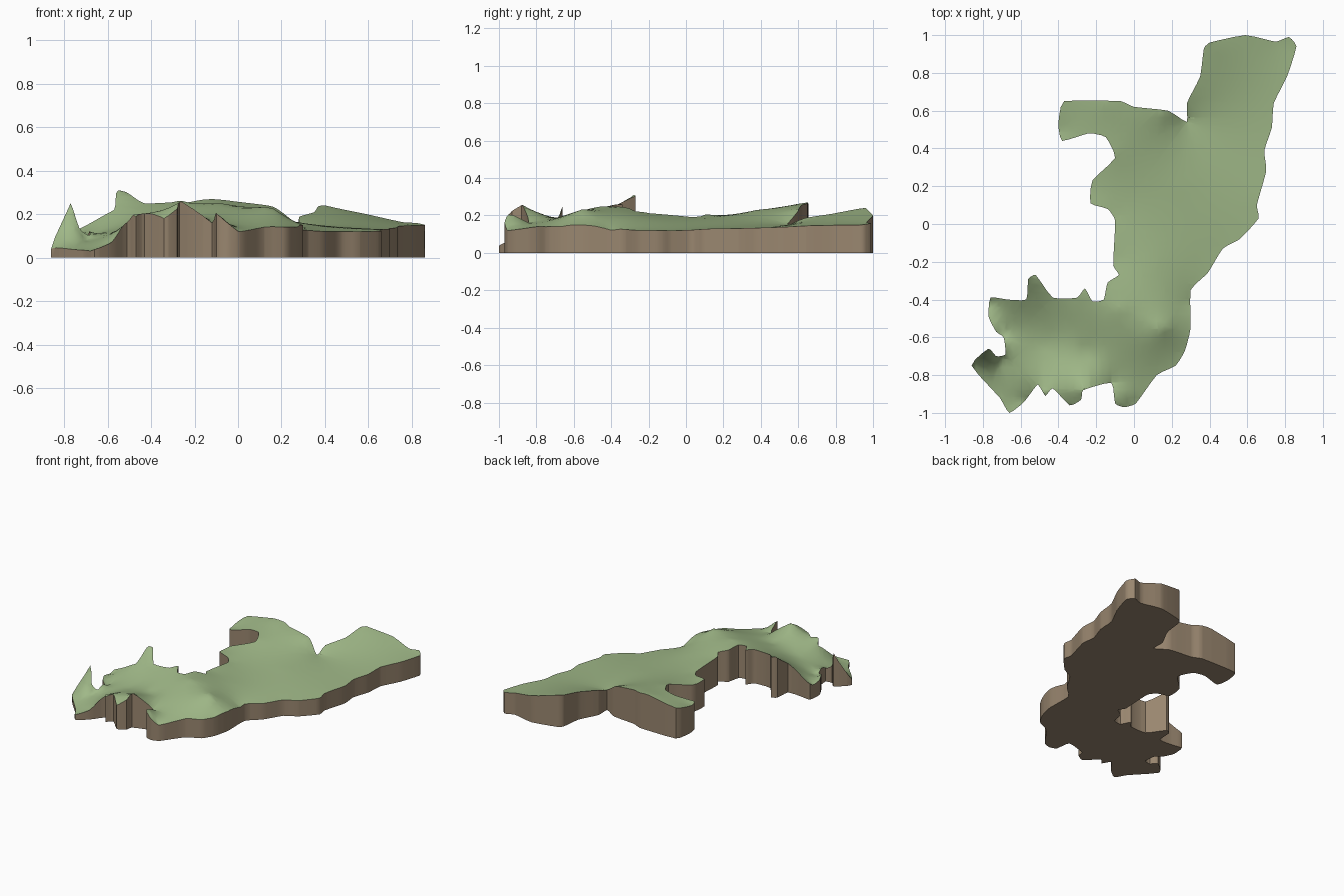
import bpy, bmesh, math
from mathutils import Vector

if "Cube" in bpy.data.objects:
    bpy.data.objects.remove(bpy.data.objects["Cube"])

# Border of the land, clockwise from the north tip
BORDER = [
    (.40, .96), (.59, 1), (.75, .965), (.82, .99), (.86, .94), (.81, .78), (.74, .64),
    (.73, .51), (.69, .39), (.70, .28), (.65, .10), (.66, .03), (.56, -.08), (.47, -.13),
    (.39, -.26), (.30, -.35), (.30, -.55), (.27, -.67), (.22, -.75), (.12, -.80), (.01, -.95),
    (-.05, -.97), (-.10, -.95), (-.12, -.84), (-.27, -.88), (-.28, -.93), (-.34, -.96),
    (-.43, -.87), (-.47, -.91), (-.51, -.85), (-.58, -.94), (-.66, -1), (-.71, -.92),
    (-.86, -.75), (-.77, -.66), (-.73, -.70), (-.68, -.69), (-.69, -.60), (-.73, -.57),
    (-.77, -.49), (-.76, -.39), (-.67, -.40), (-.57, -.40), (-.56, -.29), (-.52, -.27),
    (-.43, -.39), (-.30, -.39), (-.26, -.34), (-.22, -.41), (-.16, -.40), (-.14, -.31),
    (-.08, -.27), (-.11, -.22), (-.10, .02), (-.14, .08), (-.23, .11), (-.22, .23),
    (-.10, .35), (-.15, .46), (-.24, .48), (-.38, .44), (-.40, .53), (-.37, .65), (-.07, .65),
    (0, .62), (.18, .60), (.28, .54), (.28, .64), (.35, .78), (.37, .93)]

# Spot heights (x, y, z) that shape the relief
SPOTS = [
    (.40, .96, .24), (.59, 1, .20), (.77, .96, .16), (.86, .94, .15), (.73, .55, .14),
    (.67, .15, .13), (.47, -.13, .12), (.30, -.40, .12), (.27, -.67, .14), (.12, -.80, .14),
    (0, -.95, .12), (-.10, -.94, .21), (-.12, -.84, .16), (-.26, -.88, .26), (-.34, -.96, .18),
    (-.48, -.89, .20), (-.58, -.93, .07), (-.68, -.98, .03), (-.86, -.75, .04),
    (-.77, -.66, .25), (-.70, -.72, .08), (-.70, -.58, .09), (-.76, -.42, .10),
    (-.55, -.28, .31), (-.60, -.41, .20), (-.44, -.41, .24), (-.26, -.37, .26),
    (-.45, -.63, .16), (-.25, -.68, .18), (-.08, -.45, .25), (.15, -.55, .235),
    (-.10, -.20, .21), (.12, -.20, .18), (-.10, .05, .19), (-.22, .18, .20), (.25, .20, .165),
    (-.10, .38, .23), (-.14, .64, .27), (-.39, .50, .20), (.16, .59, .235), (.28, .55, .15)]


def distance(x, y, spot):
    return math.hypot(x - spot[0], y - spot[1])


def fit_weights():
    """Weights of cones around the spots, so the relief meets every spot height."""
    rows = [[distance(a[0], a[1], b) for b in SPOTS] + [a[2]] for a in SPOTS]
    n = len(rows)
    for i in range(n):
        p = max(range(i, n), key=lambda r: abs(rows[r][i]))
        rows[i], rows[p] = rows[p], rows[i]
        for r in range(n):
            if r != i:
                k = rows[r][i] / rows[i][i]
                rows[r] = [u - k * v for u, v in zip(rows[r], rows[i])]
    return [rows[i][n] / rows[i][i] for i in range(n)]


WEIGHTS = fit_weights()


def height(x, y):
    z = sum(w * distance(x, y, s) for w, s in zip(WEIGHTS, SPOTS))
    return max(.03, min(.31, z))


def rounded(points, steps=3):
    """Softened curve through the border points."""
    out, n = [], len(points)
    for i in range(n):
        a, b, c, d = (Vector(points[(i + k) % n]) for k in (-1, 0, 1, 2))
        t1, t2 = (c - a) * .25, (d - b) * .25
        limit = (c - b).length * .6
        t1 = t1.normalized() * min(t1.length, limit)
        t2 = t2.normalized() * min(t2.length, limit)
        for s in range(steps):
            t = s / steps
            out.append(b * (2*t**3 - 3*t**2 + 1) + t1 * (t**3 - 2*t**2 + t)
                       + c * (3*t**2 - 2*t**3) + t2 * (t**3 - t**2))
    return out


def material(name, colour):
    m = bpy.data.materials.new(name)
    m.diffuse_color = (*colour, 1)
    m.use_nodes = True
    m.node_tree.nodes["Principled BSDF"].inputs["Base Color"].default_value = m.diffuse_color
    return m


# Flat sheet cut into a fine grid
bm = bmesh.new()
bm.faces.new([bm.verts.new((p.x, p.y, 0)) for p in rounded(BORDER)])
bmesh.ops.triangulate(bm, faces=bm.faces[:])
for axis in ((1, 0, 0), (0, 1, 0)):
    for i in range(-24, 25):
        bmesh.ops.bisect_plane(bm, geom=bm.verts[:] + bm.edges[:] + bm.faces[:], dist=1e-5,
                               plane_co=Vector(axis) * (i * .04 + .003), plane_no=axis)
bmesh.ops.triangulate(bm, faces=bm.faces[:])

# Thicken to a slab, then raise the top to the relief
tops = bm.faces[:]
bmesh.ops.extrude_face_region(bm, geom=tops, use_keep_orig=True)
for v in {v for f in tops for v in f.verts}:
    v.co.z = height(v.co.x, v.co.y)
for f in bm.faces:
    f.material_index = 1
for f in tops:
    f.material_index = 0
bmesh.ops.recalc_face_normals(bm, faces=bm.faces[:])

mesh = bpy.data.meshes.new("land")
bm.to_mesh(mesh)
bm.free()
mesh.materials.append(material("grass green", (.35, .48, .245)))
mesh.materials.append(material("earth brown", (.32, .24, .16)))
land = bpy.data.objects.new("land", mesh)
bpy.context.collection.objects.link(land)

# Smooth relief with a crisp rim
bpy.context.view_layer.objects.active = land
land.select_set(True)
bpy.ops.object.shade_smooth_by_angle(angle=math.radians(40))
